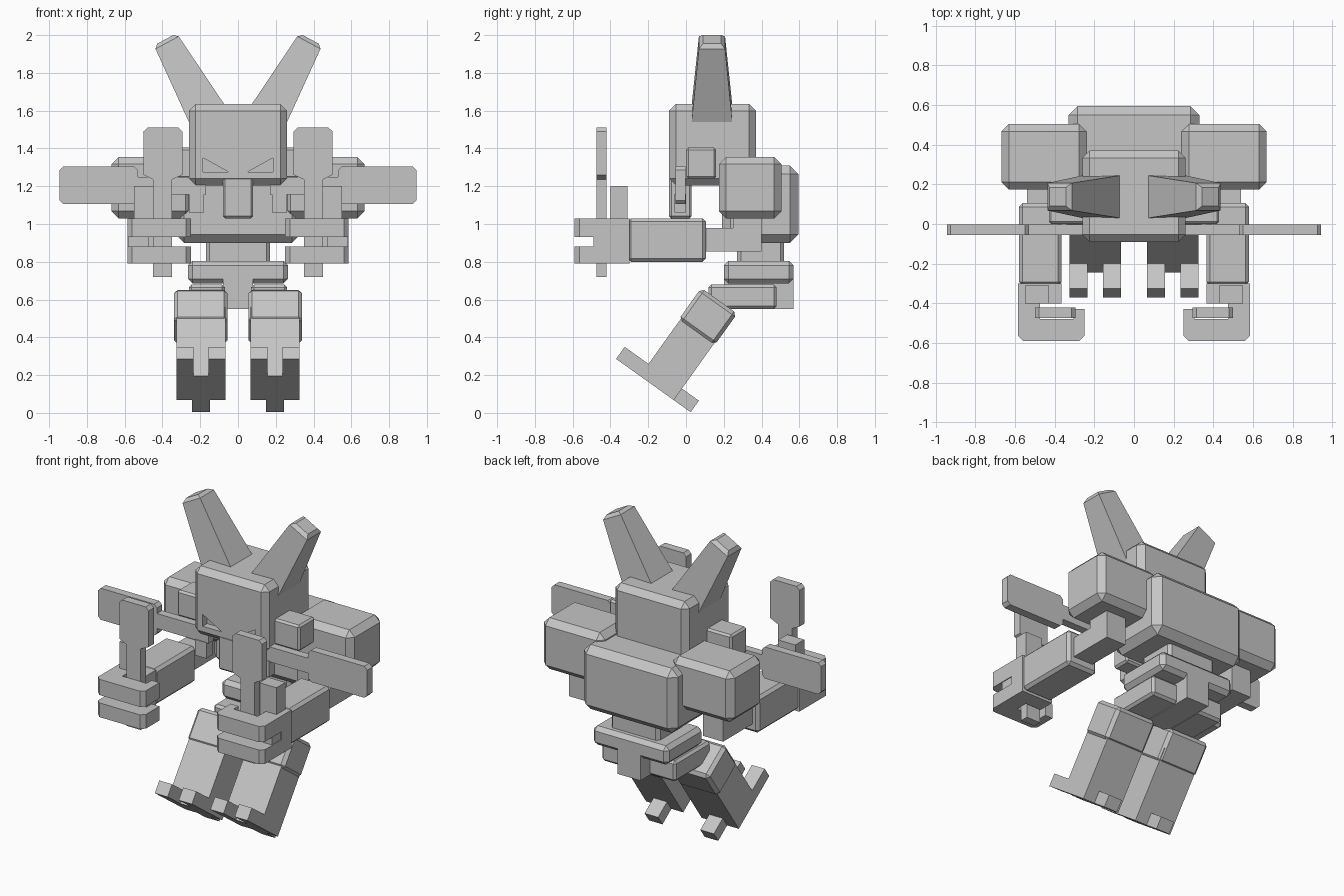
import bpy, bmesh
from mathutils import Matrix, Vector

cube = bpy.data.objects.get("Cube")
if cube:
    bpy.data.objects.remove(cube, do_unlink=True)

GREY = (0.56, 0.56, 0.56, 1)
grey = bpy.data.materials.new("plain_grey")
grey.use_nodes = True
grey.diffuse_color = GREY
grey.node_tree.nodes["Principled BSDF"].inputs["Base Color"].default_value = GREY


def add(name, bm):
    bmesh.ops.recalc_face_normals(bm, faces=bm.faces[:])
    mesh = bpy.data.meshes.new(name)
    bm.to_mesh(mesh)
    mesh.materials.append(grey)
    ob = bpy.data.objects.new(name, mesh)
    bpy.context.collection.objects.link(ob)
    return ob


def finish(name, bm, pair=False, matrix=None):
    """Place a part, or a left and right pair of it."""
    if matrix:
        bm.transform(matrix)
    if not pair:
        ob = add(name, bm)
    else:
        ob = add("left_" + name, bm)
        bm.transform(Matrix.Scale(-1, 4, (1, 0, 0)))
        add("right_" + name, bm)
    bm.free()
    return ob


def chamfer(bm, width, edges=None):
    if width:
        bmesh.ops.bevel(bm, geom=edges or bm.edges[:], offset=width, segments=1,
                        affect='EDGES', clamp_overlap=True)


def box(name, x, y, z, bevel=0, pair=False, matrix=None):
    bm = bmesh.new()
    bmesh.ops.create_cube(bm, size=1)
    for v in bm.verts:
        v.co = [lim[0] if c < 0 else lim[1] for c, lim in zip(v.co, (x, y, z))]
    chamfer(bm, bevel)
    return finish(name, bm, pair, matrix)


def prism(name, outline, depth, axis='Z', pair=False, bevel=0):
    """Extrude an outline along Z (x, y points) or Y (x, z points)."""
    bm = bmesh.new()
    place = (lambda a, b, d: (a, b, d)) if axis == 'Z' else (lambda a, b, d: (a, d, b))
    rings = [[bm.verts.new(place(a, b, d)) for a, b in outline] for d in depth]
    n = len(outline)
    for ring in rings:
        bm.faces.new(ring)
    for i in range(n):
        j = (i + 1) % n
        bm.faces.new((rings[0][i], rings[0][j], rings[1][j], rings[1][i]))
    bmesh.ops.recalc_face_normals(bm, faces=bm.faces[:])
    return finish(name, bm, pair)


# Head with sunken triangular eyes
head = box("head", (-0.26, 0.26), (-0.09, 0.37), (1.205, 1.635), 0.036)
for side in (-1, 1):
    cutter = prism("eye_cutter", [(side * 0.185, 1.35), (side * 0.185, 1.275),
                                  (side * 0.05, 1.275)], (-0.2, -0.045), 'Y')
    cutter.hide_render = True
    mod = head.modifiers.new("eye", 'BOOLEAN')
    mod.object = cutter
    mod.operation = 'DIFFERENCE'
    mod.solver = 'EXACT'
    bpy.context.view_layer.objects.active = head
    bpy.ops.object.modifier_apply(modifier=mod.name)
    bpy.data.objects.remove(cutter, do_unlink=True)

box("snout", (-0.08, 0.08), (-0.09, 0.03), (1.03, 1.25), 0.012)
box("ear_block", (0.22, 0.43), (0.0, 0.16), (1.24, 1.405), 0.012, True)

# Horns: tapered, leaning outwards
bm = bmesh.new()
base = [bm.verts.new(p) for p in ((0.07, 0.03, 1.63), (0.26, 0.03, 1.54),
                                  (0.26, 0.245, 1.54), (0.07, 0.245, 1.63))]
tip = [bm.verts.new(p) for p in ((0.325, 0.07, 2.01), (0.445, 0.07, 1.945),
                                 (0.445, 0.205, 1.945), (0.325, 0.205, 2.01))]
bm.faces.new(base)
top = bm.faces.new(tip)
for i in range(4):
    j = (i + 1) % 4
    bm.faces.new((base[i], base[j], tip[j], tip[i]))
bmesh.ops.recalc_face_normals(bm, faces=bm.faces[:])
chamfer(bm, 0.02, list(top.edges))
finish("horn", bm, True)

# Trunk
box("torso", (-0.33, 0.33), (0.19, 0.595), (0.9, 1.31), 0.045)
box("waist", (-0.17, 0.17), (0.27, 0.52), (0.76, 0.95), 0.02)
box("pelvis", (-0.265, 0.265), (0.2, 0.57), (0.685, 0.805), 0.025)
box("crotch", (-0.08, 0.08), (0.2, 0.57), (0.55, 0.72))
box("thigh", (0.07, 0.26), (0.12, 0.48), (0.55, 0.68), 0.015, True)

# Shoulders and arms
box("shoulder", (0.24, 0.67), (0.175, 0.505), (1.03, 1.355), 0.038, True)
box("upper_arm", (0.4, 0.54), (0.25, 0.4), (0.855, 1.06), 0, True)
box("elbow", (0.4, 0.54), (0.08, 0.4), (0.855, 0.98), 0, True)
box("forearm", (0.365, 0.58), (-0.31, 0.105), (0.8, 1.03), 0.018, True)

# Hands: wrist, thumb and two hooked fingers joined by a palm
box("wrist", (0.365, 0.585), (-0.4, -0.3), (0.79, 1.03), 0, True)
box("thumb", (0.43, 0.55), (-0.4, -0.31), (1.0, 1.2), 0, True)
box("palm", (0.475, 0.58), (-0.49, -0.39), (0.8, 1.02), 0, True)
hook = [(0.585, -0.395), (0.585, -0.565), (0.56, -0.59), (0.275, -0.59), (0.25, -0.565),
        (0.25, -0.43), (0.305, -0.43), (0.305, -0.48), (0.475, -0.48), (0.475, -0.395)]
for label, z in (("lower", (0.79, 0.88)), ("upper", (0.93, 1.03))):
    prism(label + "_finger", hook, z, pair=True)

# Upright paddles held in the hands
paddle = [(0.35, 0.72), (0.45, 0.72), (0.45, 1.235), (0.5, 1.26), (0.5, 1.49),
          (0.48, 1.51), (0.315, 1.51), (0.295, 1.49), (0.295, 1.26), (0.35, 1.235)]
prism("held_paddle", paddle, (-0.475, -0.422), 'Y', True)

# Sideways paddles beside the face
blade = [(0.17, 1.155), (0.53, 1.155), (0.53, 1.125), (0.55, 1.105), (0.925, 1.105),
         (0.945, 1.125), (0.945, 1.285), (0.925, 1.305), (0.55, 1.305), (0.53, 1.285),
         (0.53, 1.25), (0.17, 1.25)]
prism("side_paddle", blade, (-0.055, -0.003), 'Y', True)
box("paddle_grip", (0.18, 0.26), (-0.06, 0.0), (1.06, 1.16), 0, True)

# Legs: modelled along the sole, then tipped forward on the heel
sole, shin_up = Vector((0, 0.813, -0.582)), Vector((0, 0.582, 0.813))
tilt = Matrix(((1, 0, 0, 0),
               (0, sole.y, shin_up.y, -0.37),
               (0, sole.z, shin_up.z, 0.286),
               (0, 0, 0, 1)))
box("shin", (0.065, 0.325), (0.155, 0.375), (0, 0.45), 0, True, tilt)
box("knee", (0.055, 0.34), (0.148, 0.382), (0.36, 0.568), 0.02, True, tilt)
box("inner_toe", (0.065, 0.157), (0, 0.2), (0, 0.078), 0, True, tilt)
box("outer_toe", (0.235, 0.325), (0, 0.2), (0, 0.078), 0, True, tilt)
box("heel", (0.148, 0.243), (0.3, 0.485), (0, 0.075), 0, True, tilt)
